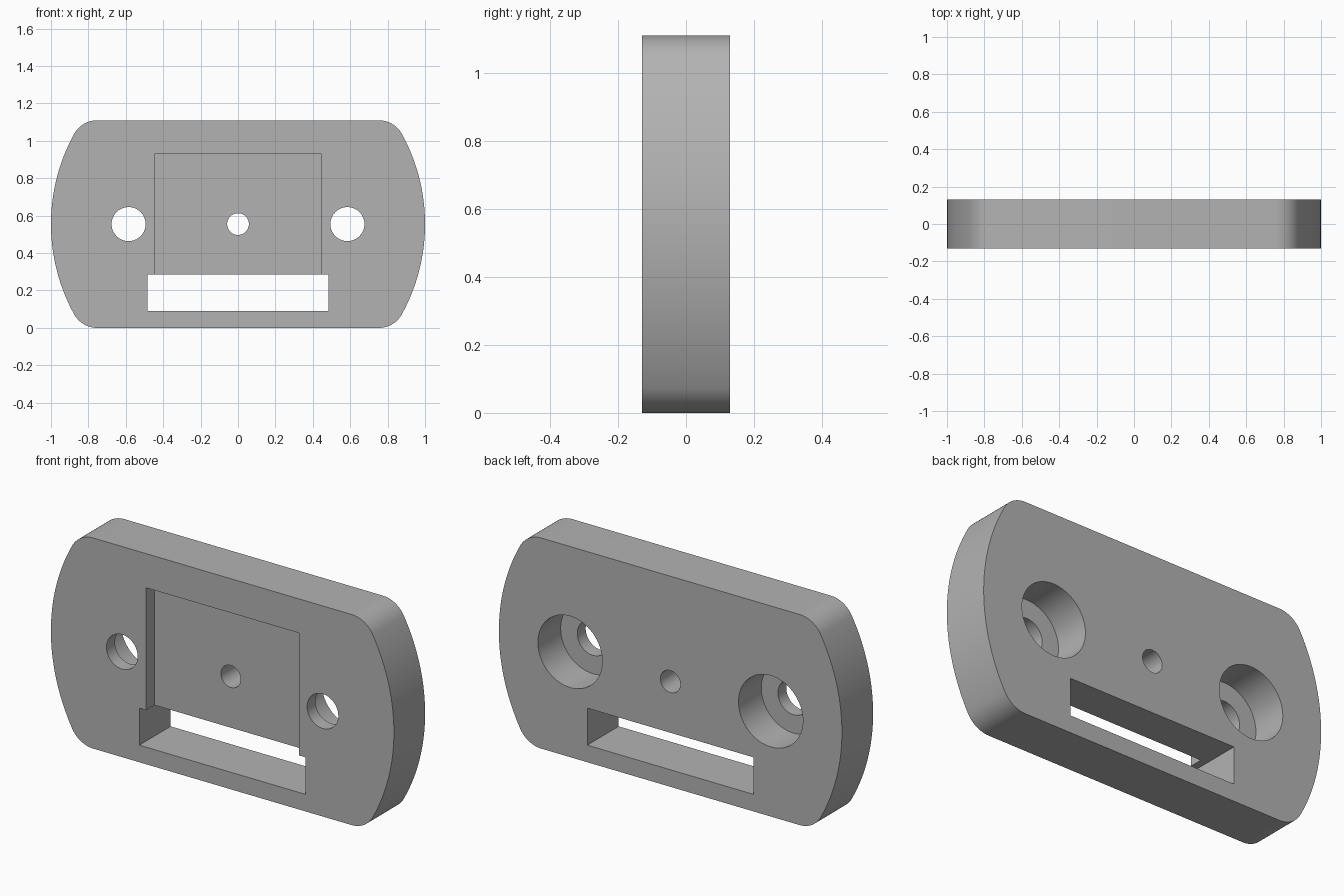
import bpy
import bmesh
from math import atan2, cos, sin, sqrt, radians, pi

cube = bpy.data.objects.get("Cube")
if cube:
    bpy.data.objects.remove(cube)

HALF_D = 0.13      # half thickness
HALF_H = 0.555     # half height
FILLET = 0.14
STEP = 0.07        # depth of pocket and of the bolt hole lip

grey = bpy.data.materials.new("plain grey")
grey.use_nodes = True
grey.diffuse_color = (0.45, 0.45, 0.45, 1)
grey.node_tree.nodes["Principled BSDF"].inputs["Base Color"].default_value = grey.diffuse_color


def prism(name, outline, y0, y1):
    """Extrude an (x, z) outline from y0 to y1."""
    bm = bmesh.new()
    face = bm.faces.new([bm.verts.new((x, y0, z)) for x, z in outline])
    ext = bmesh.ops.extrude_face_region(bm, geom=[face])
    verts = [v for v in ext["geom"] if isinstance(v, bmesh.types.BMVert)]
    bmesh.ops.translate(bm, verts=verts, vec=(0, y1 - y0, 0))
    bmesh.ops.recalc_face_normals(bm, faces=bm.faces)
    mesh = bpy.data.meshes.new(name)
    bm.to_mesh(mesh)
    bm.free()
    mesh.materials.append(grey)
    obj = bpy.data.objects.new(name, mesh)
    bpy.context.collection.objects.link(obj)
    return obj


def arc(cx, cz, r, a0, a1, n):
    return [(cx + r * cos(a0 + (a1 - a0) * i / n),
             cz + r * sin(a0 + (a1 - a0) * i / n)) for i in range(n + 1)]


def circle(cx, r):
    return arc(cx, HALF_H, r, 0, 2 * pi, 64)[:-1]


def box(half_w, z0, z1):
    return [(-half_w, z0), (half_w, z0), (half_w, z1), (-half_w, z1)]


# Plate: unit-radius ends, tangent fillets, flat top and bottom
fz = HALF_H - FILLET
fx = sqrt((1 - FILLET) ** 2 - fz ** 2)
tangent = atan2(fz, fx)
upper = arc(0, 0, 1, 0, tangent, 24) + arc(fx, fz, FILLET, tangent, pi / 2, 12)[1:]
right = [(x, -z) for x, z in reversed(upper[1:])] + upper
outline = right + [(-x, z) for x, z in reversed(right)]
plate = prism("plate", [(x, z + HALF_H) for x, z in outline], -HALF_D, HALF_D)

# Cutters: front pocket, slot, centre hole and counterbored bolt holes
OUT = HALF_D + 0.1
cutters = [
    prism("pocket_cutter", box(0.446, 0.2, 0.93), -OUT, -HALF_D + STEP),
    prism("slot_cutter", box(0.484, 0.09, 0.285), -OUT, OUT),
    prism("centre_hole_cutter", circle(0, 0.058), -OUT, OUT),
]
for side, x in (("left", 0.585), ("right", -0.585)):
    cutters.append(prism(side + "_bolt_hole_cutter", circle(x, 0.091), -OUT, OUT))
    cutters.append(prism(side + "_counterbore_cutter", circle(x, 0.188), -HALF_D + STEP, OUT))

for cutter in cutters:
    cutter.hide_render = True
    mod = plate.modifiers.new(cutter.name, "BOOLEAN")
    mod.operation = "DIFFERENCE"
    mod.solver = "EXACT"
    mod.object = cutter

# Apply the cuts, then drop the cutters
bpy.ops.object.select_all(action="DESELECT")
plate.select_set(True)
bpy.context.view_layer.objects.active = plate
for cutter in cutters:
    bpy.ops.object.modifier_apply(modifier=cutter.name)
    bpy.data.objects.remove(cutter)
bpy.ops.object.shade_smooth_by_angle(angle=radians(30))
